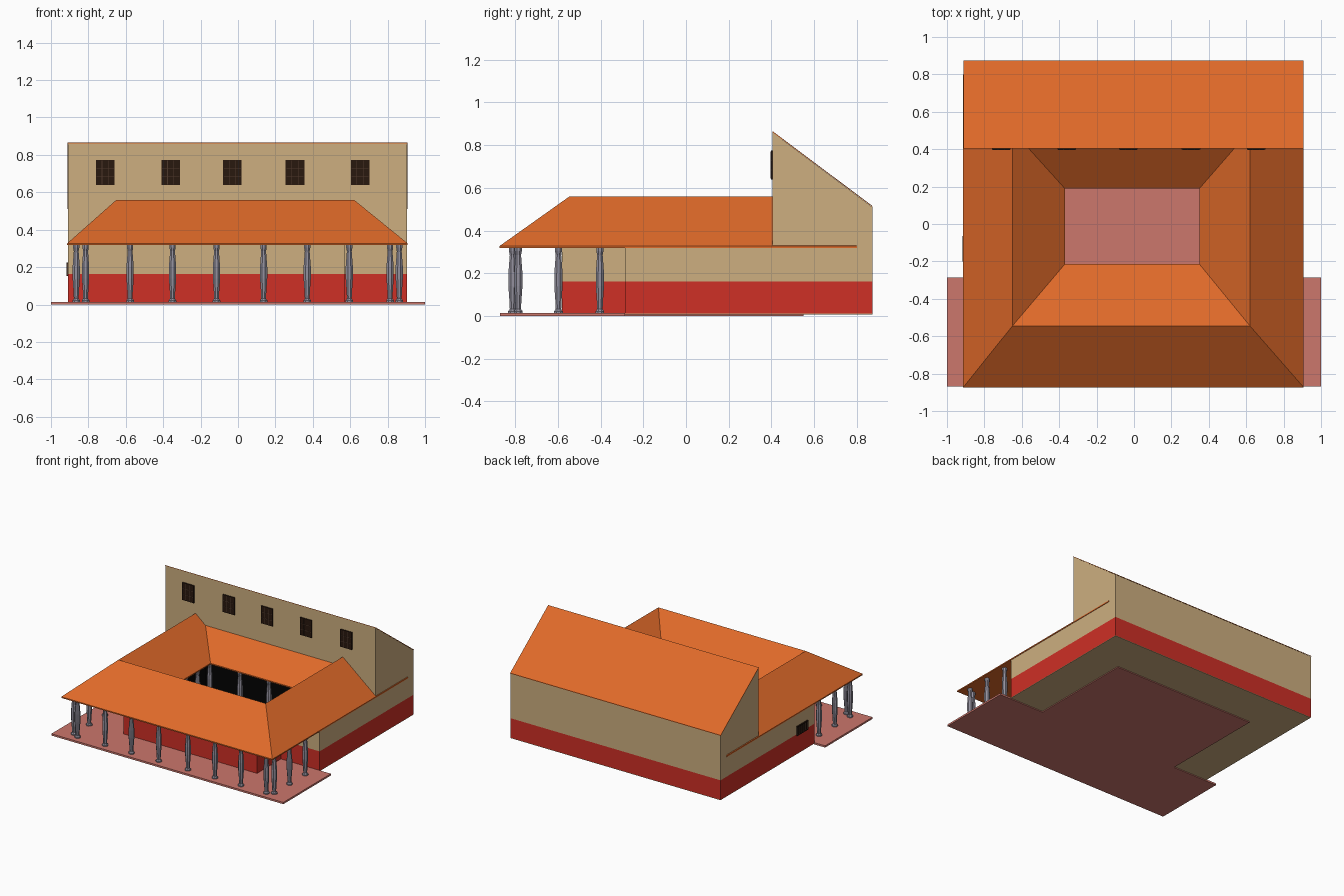
import bpy, bmesh, math
from mathutils import Vector

if "Cube" in bpy.data.objects:
    bpy.data.objects.remove(bpy.data.objects["Cube"])


def mat(name, r, g, b):
    m = bpy.data.materials.new(name)
    m.diffuse_color = [(c / 255) ** 2.2 for c in (r, g, b)] + [1]
    m.use_nodes = True
    m.node_tree.nodes["Principled BSDF"].inputs["Base Color"].default_value = m.diffuse_color
    return m


ORANGE = mat("roof_tile", 222, 105, 45)
BEIGE = mat("plaster", 204, 173, 127)
RED = mat("red_plinth", 205, 51, 42)
PINK = mat("pink_floor", 203, 118, 108)
BLACK = mat("dark_interior", 10, 10, 10)
BROWN = mat("dark_wood", 45, 30, 22)
BAR = mat("window_bar", 80, 60, 48)
STONE = mat("column_stone", 146, 143, 156)


def finish(name, bm, m):
    bmesh.ops.recalc_face_normals(bm, faces=bm.faces)
    me = bpy.data.meshes.new(name)
    bm.to_mesh(me)
    bm.free()
    me.materials.append(m)
    ob = bpy.data.objects.new(name, me)
    bpy.context.collection.objects.link(ob)
    return ob


def prism(name, pts, direction, m):
    """Extrude a closed 3D outline along a direction."""
    bm = bmesh.new()
    f = bm.faces.new([bm.verts.new(p) for p in pts])
    ext = bmesh.ops.extrude_face_region(bm, geom=[f])
    moved = [v for v in ext["geom"] if isinstance(v, bmesh.types.BMVert)]
    bmesh.ops.translate(bm, verts=moved, vec=Vector(direction))
    return finish(name, bm, m)


def box(name, x0, x1, y0, y1, z0, z1, m):
    return prism(name, [(x0, y0, z0), (x1, y0, z0), (x1, y1, z0), (x0, y1, z0)],
                 (0, 0, z1 - z0), m)


# T-shaped floor slab
prism("floor_slab", [(-1, -.87, 0), (1, -.87, 0), (1, -.285, 0), (.61, -.285, 0),
                     (.61, .55, 0), (-.61, .55, 0), (-.61, -.285, 0), (-1, -.285, 0)],
      (0, 0, .014), PINK)

# Walls of the low wings around the courtyard: base, red plinth, plaster
XL, XR = -.908, .903
plan = {"left_wing": (XL, -.57, -.285, .405), "right_wing": (.56, XR, -.285, .405),
        "front_wall": (-.58, .57, -.58, -.56),
        "left_front_return": (-.58, -.56, -.56, -.285),
        "right_front_return": (.55, .57, -.56, -.285)}
for part, r in plan.items():
    for layer, z0, z1, m in (("base", .007, .011, BEIGE), ("plinth", .011, .162, RED),
                             ("plaster", .162, .32, BEIGE)):
        box(part + "_" + layer, *r, z0, z1, m)

# Dark courtyard lining
box("lining_left", -.57, -.55, -.56, .40, .014, .32, BLACK)
box("lining_right", .54, .56, -.56, .40, .014, .32, BLACK)
box("lining_back", -.57, .56, .39, .405, .014, .32, BLACK)
box("lining_front", -.56, .55, -.56, -.55, .014, .32, BLACK)

# Tall back wing with a single-pitch roof
YF, YB = .405, .872
box("back_wing_base", XL, XR, YF, YB, .007, .011, BEIGE)
box("back_wing_plinth", XL, XR, YF, YB, .011, .162, RED)
prism("back_wing_plaster", [(XL, YF, .162), (XL, YB, .162), (XL, YB, .51), (XL, YF, .86)],
      (XR - XL, 0, 0), BEIGE)
prism("back_wing_roof", [(XL - .003, YF, .86), (XL - .003, YB + .002, .51),
                         (XL - .003, YB + .002, .514), (XL - .003, YF, .865)],
      (XR - XL + .005, 0, 0), ORANGE)

# Hipped ring roof: outer eave, ridge, inner eave and flat soffit
rings = [(-.913, .907, -.873, .80, .318), (-.913, .907, -.873, .80, .327),
         (-.65, .62, -.545, .50, .56),
         (-.37, .35, -.215, .19, .327), (-.37, .35, -.215, .19, .318)]
bm = bmesh.new()
loops = [[bm.verts.new(p) for p in ((a, c, z), (b, c, z), (b, d, z), (a, d, z))]
         for a, b, c, d, z in rings]
for i in range(5):
    p, q = loops[i], loops[(i + 1) % 5]
    for k in range(4):
        n = (k + 1) % 4
        bm.faces.new((p[k], p[n], q[n], q[k]))
finish("courtyard_roof", bm, ORANGE)

# Turned low-poly columns
PROFILE = [(.022, .014), (.022, .022), (.014, .032), (.015, .06), (.021, .14),
           (.021, .20), (.014, .285), (.018, .305), (.018, .319)]


def column(name, x, y, sides=8):
    bm = bmesh.new()
    rs = []
    for r, z in PROFILE:
        rs.append([bm.verts.new((x + r * math.cos(2 * math.pi * (k + .5) / sides),
                                 y + r * math.sin(2 * math.pi * (k + .5) / sides), z))
                   for k in range(sides)])
    for p, q in zip(rs, rs[1:]):
        for k in range(sides):
            n = (k + 1) % sides
            bm.faces.new((p[k], p[n], q[n], q[k]))
    bm.faces.new(rs[0])
    bm.faces.new(rs[-1])
    finish(name, bm, STONE)


for x in (-.815, -.577, -.35, -.115, .137, .37, .595, .813):
    column("front_column", x, -.812)
for x in (-.865, .862):
    for y in (-.785, -.597, -.403):
        column("side_column", x, y)
for x in (-.39, -.13, .12, .37):
    for y in (-.235, .21):
        column("courtyard_column", x, y)
for x in (-.39, .37):
    for y in (-.09, .06):
        column("courtyard_side_column", x, y)

# Upper windows with glazing bars
for x in (-.71, -.36, -.03, .305, .653):
    box("upper_window", x - .05, x + .05, .397, .41, .638, .774, BROWN)
    for dx in (-.017, .017):
        box("window_bar_upright", x + dx - .0015, x + dx + .0015, .3955, .40, .643, .769, BAR)
    for z in (.683, .728):
        box("window_bar_cross", x - .046, x + .046, .3955, .40, z - .0015, z + .0015, BAR)

# Barred window on the left side
box("side_window_back", -.911, -.90, -.197, -.067, .155, .22, BROWN)
for z in (.152, .218):
    box("side_window_rail", -.917, -.905, -.20, -.064, z, z + .007, BROWN)
for i in range(6):
    y = -.198 + i * .0258
    box("side_window_bar", -.917, -.908, y, y + .006, .155, .22, BAR)
